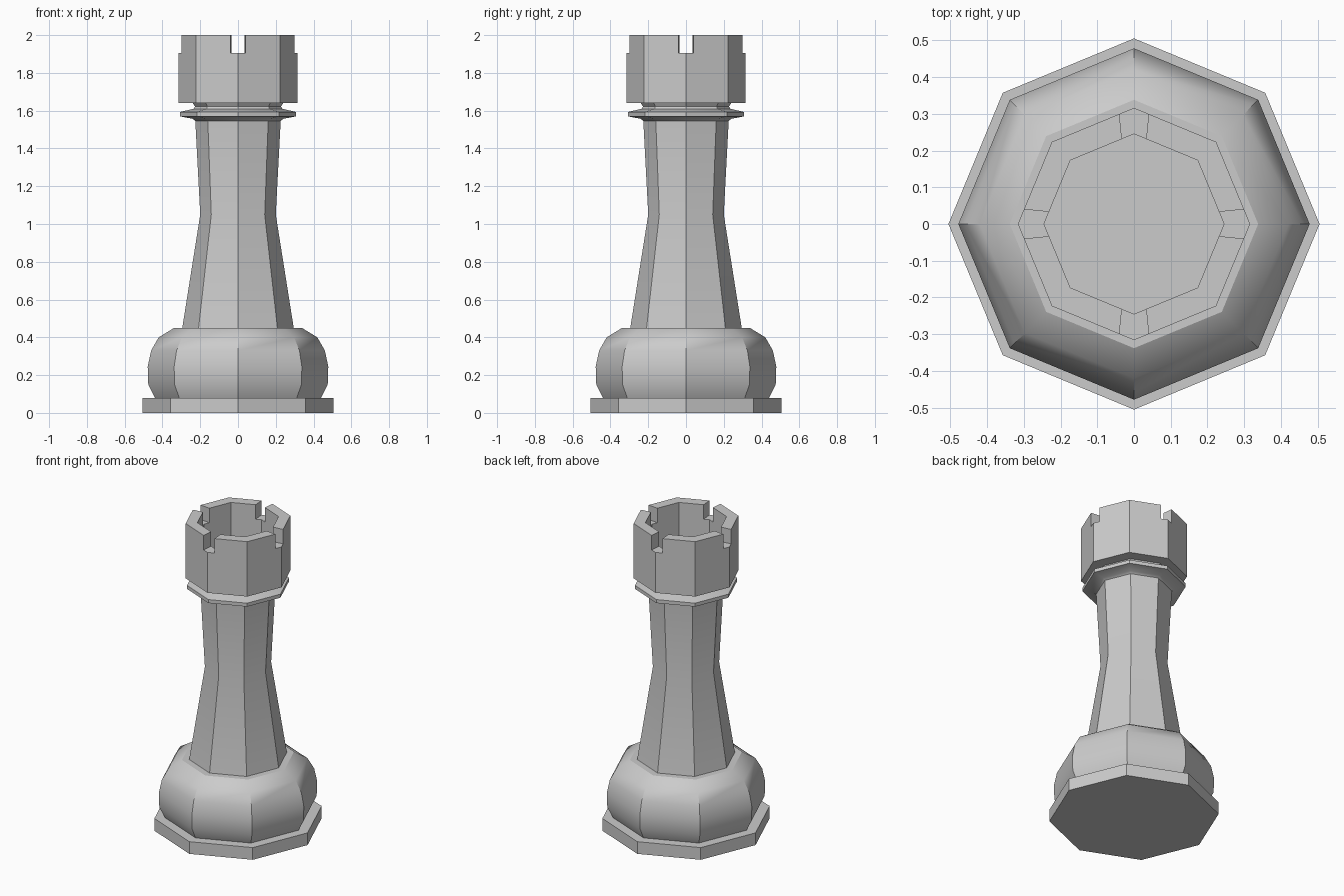
import bpy, bmesh, math

if "Cube" in bpy.data.objects:
    bpy.data.objects.remove(bpy.data.objects["Cube"])

SIDES = 8


def lathe(name, profile):
    """Spin a (radius, z) profile into an eight-sided part; radius 0 closes an end."""
    bm = bmesh.new()
    rings = []
    for r, z in profile:
        if r == 0:
            rings.append([bm.verts.new((0, 0, z))])
        else:
            rings.append([bm.verts.new((r * math.cos(i * math.tau / SIDES),
                                        r * math.sin(i * math.tau / SIDES), z))
                          for i in range(SIDES)])
    for a, b in zip(rings, rings[1:]):
        if len(a) == 1:
            bm.faces.new(b[::-1])
            bm.verts.remove(a[0])
        elif len(b) == 1:
            bm.faces.new(a)
            bm.verts.remove(b[0])
        else:
            for i in range(SIDES):
                j = (i + 1) % SIDES
                bm.faces.new((a[i], a[j], b[j], b[i]))
    return finish(name, bm)


def finish(name, bm):
    mesh = bpy.data.meshes.new(name)
    bm.to_mesh(mesh)
    bm.free()
    obj = bpy.data.objects.new(name, mesh)
    bpy.context.collection.objects.link(obj)
    return obj


def smooth(obj):
    bpy.ops.object.select_all(action='DESELECT')
    obj.select_set(True)
    bpy.context.view_layer.objects.active = obj
    bpy.ops.object.shade_smooth_by_angle(angle=math.radians(32))


# Foot plate
base = lathe("base_plate", [(0, 0), (0.505, 0), (0.505, 0.08), (0.43, 0.08)])

# Rounded lower bulb
bulb = lathe("base_bulb", [(0.44, 0.08), (0.475, 0.15), (0.478, 0.245),
                           (0.46, 0.33), (0.42, 0.40), (0.338, 0.45), (0.28, 0.45)])

# Waisted shaft
shaft = lathe("shaft", [(0.295, 0.45), (0.20, 1.05), (0.226, 1.545)])

# Thin collar under the head
collar = lathe("collar", [(0.226, 1.545), (0.24, 1.557), (0.308, 1.57), (0.308, 1.593),
                          (0.235, 1.61), (0.228, 1.622), (0.24, 1.64)])

# Hollow head
head = lathe("tower_head", [(0, 1.64), (0.316, 1.64), (0.316, 2.0),
                            (0.245, 2.0), (0.245, 1.70), (0, 1.70)])

# Four wedge-shaped notches at the corners on the axes
bm = bmesh.new()
for k in range(4):
    c, s = math.cos(k * math.pi / 2), math.sin(k * math.pi / 2)
    outline = [(0.20, -0.030), (0.36, -0.046), (0.36, 0.046), (0.20, 0.030)]
    face = bm.faces.new([bm.verts.new((x * c - y * s, x * s + y * c, 1.905))
                         for x, y in outline])
    top = bmesh.ops.extrude_face_region(bm, geom=[face])["geom"]
    bmesh.ops.translate(bm, vec=(0, 0, 0.2),
                        verts=[v for v in top if isinstance(v, bmesh.types.BMVert)])
bmesh.ops.recalc_face_normals(bm, faces=bm.faces)
cutter = finish("notch_cutter", bm)

mod = head.modifiers.new("notches", 'BOOLEAN')
mod.operation = 'DIFFERENCE'
mod.solver = 'EXACT'
mod.object = cutter
bpy.context.view_layer.objects.active = head
bpy.ops.object.modifier_apply(modifier=mod.name)
bpy.data.objects.remove(cutter)

for part in (base, bulb, shaft, collar, head):
    smooth(part)
